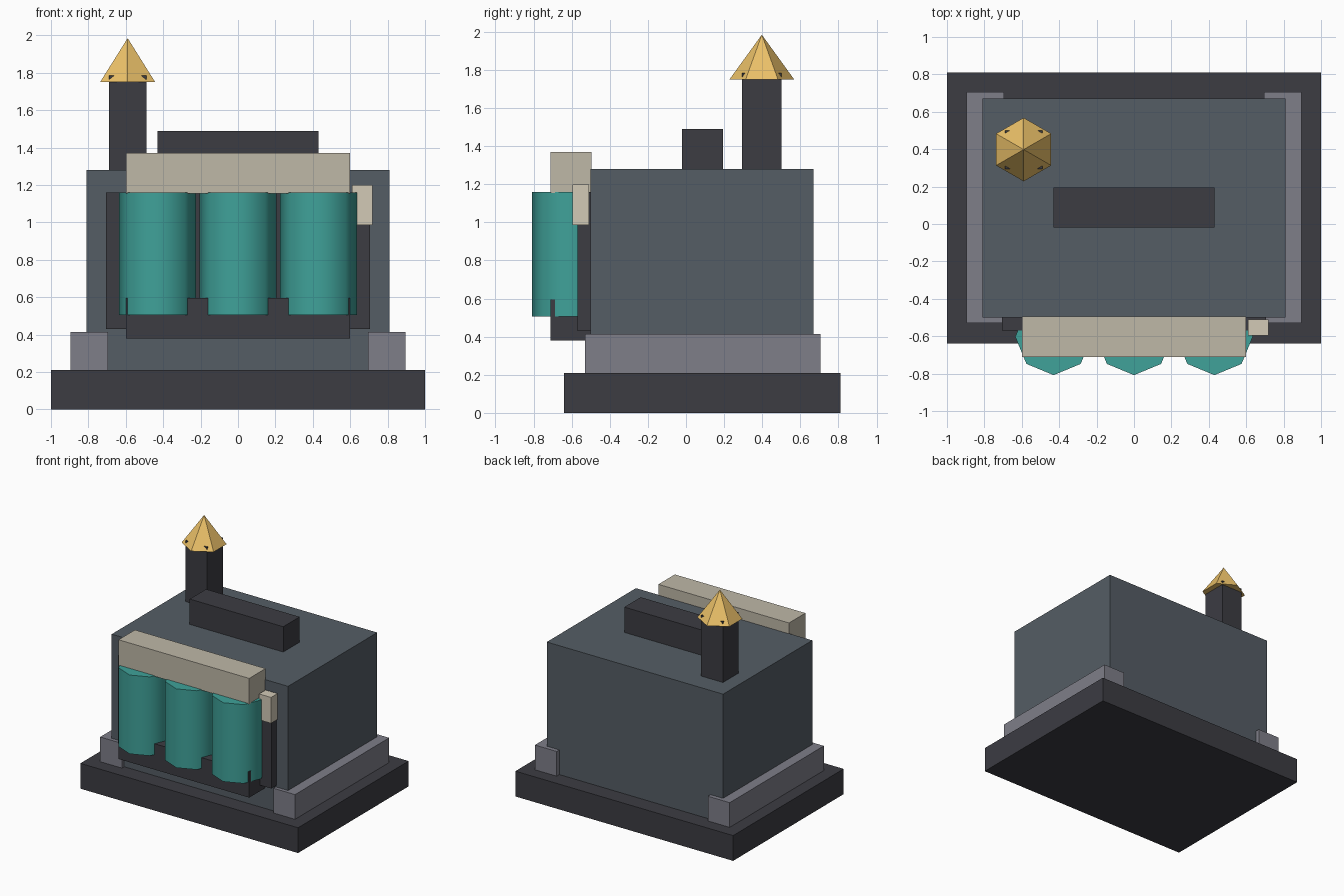
import bpy, math

if "Cube" in bpy.data.objects:
    bpy.data.objects.remove(bpy.data.objects["Cube"])


def material(name, rgb):
    m = bpy.data.materials.new(name)
    m.diffuse_color = (*rgb, 1)
    m.use_nodes = True
    m.node_tree.nodes["Principled BSDF"].inputs["Base Color"].default_value = m.diffuse_color
    return m


DARK = material("charcoal", (0.045, 0.045, 0.055))
SLATE = material("slate", (0.09, 0.11, 0.13))
RAIL = material("rail_grey", (0.21, 0.21, 0.25))
CREAM = material("stone_cream", (0.52, 0.48, 0.39))
PALE = material("pale_cream", (0.65, 0.59, 0.47))
TEAL = material("teal", (0.05, 0.36, 0.32))
GOLD = material("gold", (0.83, 0.53, 0.14))


def finish(name, mat):
    ob = bpy.context.object
    ob.name = name
    ob.data.materials.append(mat)
    return ob


def box(name, x, y, z, mat):
    """Axis-aligned box from (min, max) ranges."""
    bpy.ops.mesh.primitive_cube_add(size=1, location=[sum(r) / 2 for r in (x, y, z)])
    bpy.context.object.scale = [r[1] - r[0] for r in (x, y, z)]
    bpy.ops.object.transform_apply(location=False, rotation=False, scale=True)
    return finish(name, mat)


# Foundation, main housing and side rails
box("base_slab", (-1, 1), (-0.64, 0.81), (0, 0.21), DARK)
box("main_housing", (-0.81, 0.81), (-0.5, 0.67), (0.21, 1.28), SLATE)
for side, s in (("left", -1), ("right", 1)):
    box(side + "_rail", sorted((s * 0.695, s * 0.895)), (-0.53, 0.705), (0.21, 0.415), RAIL)

# Roof ridge and chimney with hexagonal cap
box("roof_ridge", (-0.43, 0.43), (-0.02, 0.195), (1.28, 1.49), DARK)
box("chimney", (-0.69, -0.49), (0.295, 0.5), (1.28, 1.785), DARK)
bpy.ops.mesh.primitive_cone_add(vertices=6, radius1=0.17, radius2=0,
                                depth=0.235, location=(-0.59, 0.398, 1.8675))
finish("chimney_cap", GOLD)

# Front tank bank: back plate, tray, tanks and header
box("tank_back_plate", (-0.705, 0.705), (-0.57, -0.495), (0.43, 1.16), DARK)
box("tank_tray", (-0.6, 0.6), (-0.71, -0.5), (0.38, 0.595), DARK)
for i in range(3):
    bpy.ops.mesh.primitive_cylinder_add(vertices=8, radius=0.205, depth=0.655,
                                        location=(0.43 * (i - 1), -0.603, 0.8325))
    finish(f"tank_{i + 1}", TEAL)
    bpy.ops.object.shade_smooth_by_angle(angle=math.radians(60))
box("tank_header", (-0.6, 0.6), (-0.71, -0.495), (1.155, 1.37), CREAM)
box("control_box", (0.61, 0.72), (-0.595, -0.51), (0.985, 1.2), PALE)
